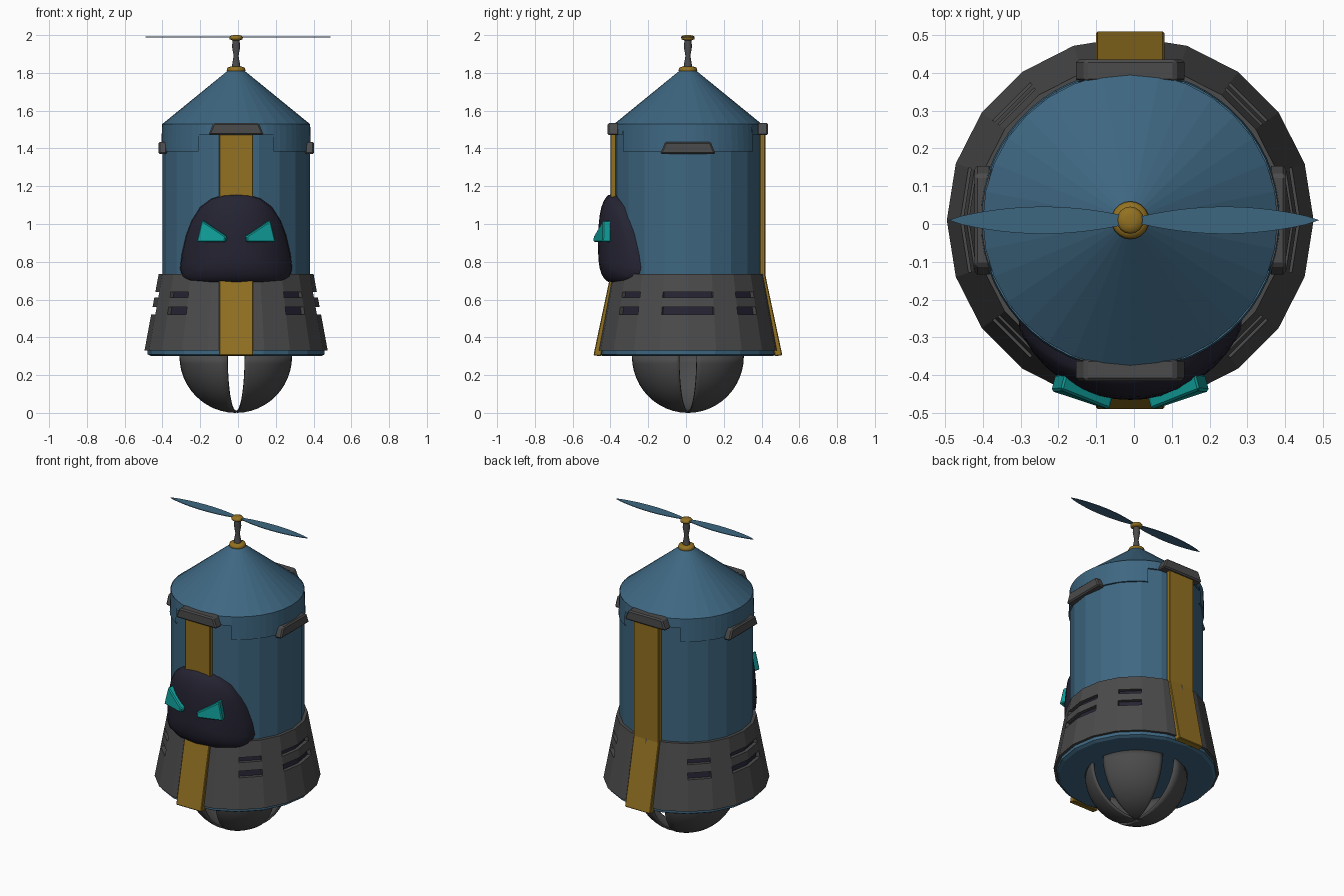
import bpy, bmesh, math
from mathutils import Vector, Matrix

if "Cube" in bpy.data.objects:
    bpy.data.objects.remove(bpy.data.objects["Cube"])

AXIS = Vector((-0.01, 0.01, 0))
R = 0.39


def material(name, color):
    m = bpy.data.materials.new(name)
    m.use_nodes = True
    m.diffuse_color = (*color, 1)
    bsdf = next(n for n in m.node_tree.nodes if n.type == 'BSDF_PRINCIPLED')
    bsdf.inputs["Base Color"].default_value = (*color, 1)
    return m


BLUE = material("steel blue", (0.048, 0.135, 0.22))
GREY = material("dark grey", (0.07, 0.07, 0.07))
GOLD = material("dull gold", (0.29, 0.165, 0.015))
NAVY = material("dark navy", (0.018, 0.017, 0.032))
TEAL = material("glowing teal", (0.005, 0.34, 0.32))


def finish(name, bm, *mats, smooth=None, bevel=0):
    bmesh.ops.recalc_face_normals(bm, faces=bm.faces)
    mesh = bpy.data.meshes.new(name)
    bm.to_mesh(mesh)
    bm.free()
    ob = bpy.data.objects.new(name, mesh)
    bpy.context.collection.objects.link(ob)
    ob.location = AXIS
    for m in mats:
        mesh.materials.append(m)
    if bevel:
        mod = ob.modifiers.new("bevel", 'BEVEL')
        mod.width = bevel
        mod.segments = 1
    if smooth:
        bpy.ops.object.select_all(action='DESELECT')
        ob.select_set(True)
        bpy.context.view_layer.objects.active = ob
        bpy.ops.object.shade_smooth_by_angle(angle=math.radians(smooth))
    return ob


def ring(bm, r, z, n):
    return [bm.verts.new((r * math.cos(math.tau * i / n), r * math.sin(math.tau * i / n), z))
            for i in range(n)]


def bridge(bm, a, b):
    n = len(a)
    return [bm.faces.new((a[i], a[(i + 1) % n], b[(i + 1) % n], b[i])) for i in range(n)]


def lathe(name, profile, mat, n=20, smooth=None):
    bm = bmesh.new()
    rings = [ring(bm, r, z, n) for r, z in profile]
    for a, b in zip(rings, rings[1:]):
        bridge(bm, a, b)
    bm.faces.new(rings[0])
    bm.faces.new(rings[-1])
    return finish(name, bm, mat, smooth=smooth)


def prism(name, outline, depth, mat, bevel=0):
    """Extrude a flat outline along a vector."""
    bm = bmesh.new()
    a = [bm.verts.new(p) for p in outline]
    b = [bm.verts.new(Vector(p) + Vector(depth)) for p in outline]
    bm.faces.new(a)
    bm.faces.new(b)
    bridge(bm, a, b)
    return finish(name, bm, mat, bevel=bevel)


# Body, roof and floor
lathe("body", [(R, 0.32), (R, 1.53)], BLUE)
lathe("roof", [(R, 1.5), (R, 1.53), (0.04, 1.815)], BLUE, 32)
lathe("floor_disc", [(0.45, 0.3), (0.468, 0.31), (0.468, 0.34)], BLUE)

# Lid skin with a raised hem at front and back
bm = bmesh.new()
n = 60
top = ring(bm, R + 0.002, 1.53, n)
for i in range(n):
    j = (i + 1) % n
    mid = math.tau * (i + 0.5) / n
    hem = 1.475 if abs(math.sin(mid)) > math.cos(math.radians(30)) else 1.385
    low = [bm.verts.new((v.co.x * 1.012, v.co.y * 1.012, hem)) for v in (top[i], top[j])]
    inner = [bm.verts.new((v.co.x * 0.97, v.co.y * 0.97, hem)) for v in low]
    bm.faces.new((top[i], top[j], low[1], low[0]))
    bm.faces.new((low[0], low[1], inner[1], inner[0]))
finish("lid_skin", bm, BLUE, smooth=20)

# Flared skirt with recessed vents
bm = bmesh.new()
z0, z1, r0, r1 = 0.33, 0.735, 0.485, 0.41
heights = [z0, 0.52, 0.56, 0.61, 0.64, z1]
rings = [ring(bm, r0 + (r1 - r0) * (z - z0) / (z1 - z0), z, 20) for z in heights]
vents = []
for k, (a, b) in enumerate(zip(rings, rings[1:])):
    faces = bridge(bm, a, b)
    if k in (1, 3):
        vents += [faces[i] for i in (0, 19, 9, 10, 2, 7, 12, 17)]
bridge(bm, rings[-1], ring(bm, R - 0.01, z1, 20))
bridge(bm, rings[0], ring(bm, 0.44, z0, 20))
bmesh.ops.recalc_face_normals(bm, faces=bm.faces)
made = bmesh.ops.extrude_face_region(bm, geom=vents)["geom"]
bmesh.ops.delete(bm, geom=[f for f in vents if f.is_valid], context='FACES_ONLY')
for g in made:
    if isinstance(g, bmesh.types.BMVert):
        g.co.x *= 0.95
        g.co.y *= 0.95
    elif isinstance(g, bmesh.types.BMFace):
        g.material_index = 1
finish("skirt", bm, GREY, NAVY)

# Gold straps and rim clamps
for side, name in ((-1, "front"), (1, "back")):
    path = [(0.41, 1.5), (0.41, 0.73), (0.5, 0.305), (0.46, 0.3), (0.38, 0.7), (0.38, 1.5)]
    prism(name + "_strap", [(-0.09, side * r, z) for r, z in path], (0.18, 0, 0), GOLD, 0.004)


def clamp(name, angle, z, outer):
    shape = [(-0.147, z), (0.147, z), (0.12, z + 0.065), (-0.12, z + 0.065)]
    ob = prism(name, [(x, -outer, h) for x, h in shape], (0, outer - 0.365, 0), GREY, 0.008)
    ob.rotation_euler.z = math.radians(angle)


clamp("front_clamp", 0, 1.47, 0.425)
clamp("left_clamp", 90, 1.37, 0.412)
clamp("back_clamp", 180, 1.47, 0.425)
clamp("right_clamp", 270, 1.37, 0.412)

# Domed face mask wrapped round the body
half = [(0, 1.158), (0.07, 1.153), (0.13, 1.135), (0.19, 1.09), (0.235, 1.02), (0.265, 0.94),
        (0.288, 0.84), (0.297, 0.765), (0.285, 0.72), (0.25, 0.698), (0.13, 0.69), (0, 0.69)]
outline = half + [(-x, z) for x, z in half[-2:0:-1]]
bm = bmesh.new()
mid_z = 0.88


def mask_point(x, z, t):
    x, z = x * t, mid_z + (z - mid_z) * t
    lift = 0.02 + 0.07 * math.sqrt(max(0, 1 - t ** 3)) if t < 1 else 0
    return (x, -math.sqrt(R * R - x * x) - lift + 0.005, z)


rows = [[bm.verts.new(mask_point(x, z, t)) for x, z in outline]
        for t in (0.2, 0.4, 0.6, 0.75, 0.87, 0.95, 0.985, 1)]
for a, b in zip(rows, rows[1:]):
    bridge(bm, a, b)
tip = bm.verts.new(mask_point(0, mid_z, 0))
for i in range(len(outline)):
    bm.faces.new((tip, rows[0][i], rows[0][(i + 1) % len(outline)]))
finish("face_mask", bm, NAVY, smooth=50)

# Slanted eyes
for s, name in ((1, "left_eye"), (-1, "right_eye")):
    eye = [(0.055, 0.935), (0.183, 1.02), (0.21, 0.905), (0.06, 0.905)]
    pts = [(s * x, -0.505 + 0.33 * (x - 0.05) + 0.1 * (z - 0.9), z) for x, z in eye]
    prism(name, pts, (-s * 0.012, 0.045, 0), TEAL, 0.006)

# Split bowl beneath the floor
for name, start, end in (("left_back", 9, 81), ("right", 99, 261), ("left_front", 279, 351)):
    bm = bmesh.new()
    cols, steps = 16, 12
    grid = []
    for i in range(cols + 1):
        az = math.radians(start + (end - start) * i / cols)
        col = []
        for k in range(steps + 1):
            lat = math.radians(89 * k / steps)
            r = 0.3 * math.cos(lat)
            col.append(bm.verts.new((r * math.cos(az), r * math.sin(az), 0.3 - 0.3 * math.sin(lat))))
        grid.append(col)
    for a, b in zip(grid, grid[1:]):
        for k in range(steps):
            bm.faces.new((a[k], a[k + 1], b[k + 1], b[k]))
    ob = finish(name + "_bowl_petal", bm, GREY, smooth=40)
    shell = ob.modifiers.new("thickness", 'SOLIDIFY')
    shell.thickness = 0.012
    shell.offset = -1 if ob.data.polygons[0].normal.dot(ob.data.polygons[0].center - Vector((0, 0, 0.3))) > 0 else 1

# Rotor collar, shaft, hub and blades
lathe("rotor_collar", [(0.03, 1.798), (0.045, 1.803), (0.05, 1.815), (0.045, 1.828), (0.03, 1.833)],
      GOLD, 20, 60)
lathe("rotor_shaft", [(0.024, 1.82), (0.02, 1.85), (0.013, 1.89), (0.022, 1.94), (0.016, 1.985)],
      GREY, 12, 60)
lathe("rotor_hub", [(0.02, 1.972), (0.034, 1.978), (0.036, 1.988), (0.03, 1.996), (0.014, 2.0)],
      GOLD, 16, 60)
for s, name in ((1, "left_blade"), (-1, "right_blade")):
    ts = [i / 14 for i in range(15)]
    edge = [(0.02 + 0.47 * t, 0.036 * math.sin(math.pi * (0.06 + 0.94 * t)) ** 0.75 if t < 1 else 0)
            for t in ts]
    pts = edge + [(x, -y) for x, y in edge[-2::-1]]
    ob = prism(name, [(s * x, y, 1.988) for x, y in pts], (0, 0, 0.004), BLUE)
    ob.location.x = 0
